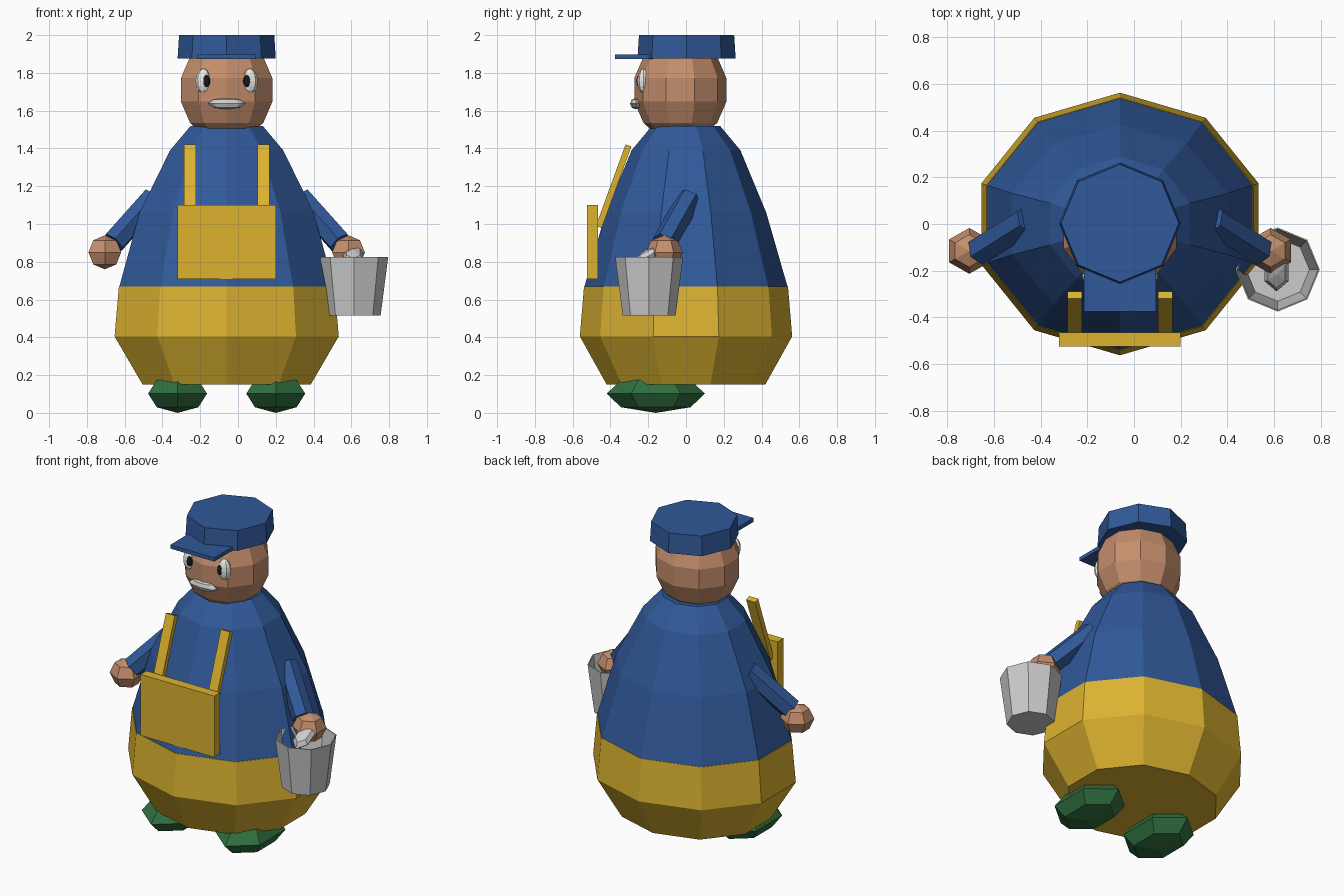
import bpy, bmesh, math
from mathutils import Vector, Matrix

if "Cube" in bpy.data.objects:
    bpy.data.objects.remove(bpy.data.objects["Cube"])

CX = -0.06  # the figure's own symmetry plane


def mat(name, rgb):
    m = bpy.data.materials.new(name)
    m.diffuse_color = (*rgb, 1)
    m.use_nodes = True
    m.node_tree.nodes["Principled BSDF"].inputs["Base Color"].default_value = m.diffuse_color
    return m


BLUE = mat("blue", (0.03, 0.10, 0.32))
YELLOW = mat("yellow", (0.72, 0.45, 0.03))
SKIN = mat("skin", (0.55, 0.27, 0.15))
GREEN = mat("green", (0.03, 0.16, 0.05))
WHITE = mat("white", (0.85, 0.85, 0.80))
BLACK = mat("black", (0.01, 0.01, 0.01))


def finish(name, bm, material=None):
    bmesh.ops.recalc_face_normals(bm, faces=bm.faces)
    me = bpy.data.meshes.new(name)
    bm.to_mesh(me)
    bm.free()
    ob = bpy.data.objects.new(name, me)
    bpy.context.collection.objects.link(ob)
    if material:
        me.materials.append(material)
    return ob


def loft(name, rings, n, center, material=None, phase=0.0, cap_top=True):
    """Stack of n-sided elliptical rings (z, rx, ry)."""
    bm = bmesh.new()
    loops = []
    for z, rx, ry in rings:
        loops.append([bm.verts.new((center[0] + rx * math.cos(phase + 2 * math.pi * i / n),
                                    center[1] + ry * math.sin(phase + 2 * math.pi * i / n), z))
                      for i in range(n)])
    for a, b in zip(loops, loops[1:]):
        for i in range(n):
            j = (i + 1) % n
            bm.faces.new((a[i], a[j], b[j], b[i]))
    bm.faces.new(loops[0][::-1])
    if cap_top:
        bm.faces.new(loops[-1])
    return finish(name, bm, material)


def ball(name, loc, radii, seg, rings, material=None, rot=None):
    bm = bmesh.new()
    m = Matrix.Translation(loc) @ (rot or Matrix()) @ Matrix.Diagonal((*radii, 1))
    bmesh.ops.create_uvsphere(bm, u_segments=seg, v_segments=rings, radius=1, matrix=m)
    return finish(name, bm, material)


def box(name, loc, size, material=None, rot=None):
    bm = bmesh.new()
    m = Matrix.Translation(loc) @ (rot or Matrix()) @ Matrix.Diagonal((*size, 1))
    bmesh.ops.create_cube(bm, size=1, matrix=m)
    return finish(name, bm, material)


def rod(name, a, b, r, n, material=None):
    a, b = Vector(a), Vector(b)
    bm = bmesh.new()
    m = Matrix.Translation((a + b) / 2) @ (b - a).to_track_quat('Z', 'Y').to_matrix().to_4x4()
    bmesh.ops.create_cone(bm, cap_ends=True, segments=n, radius1=r, radius2=r,
                          depth=(b - a).length, matrix=m)
    return finish(name, bm, material)


# Body: trousers and shirt
loft("trousers", [(0.15, 0.468, 0.42), (0.405, 0.624, 0.562), (0.67, 0.6, 0.54)],
     10, (CX, 0), YELLOW, math.pi / 2)
loft("shirt", [(0.67, 0.597, 0.537), (1.06, 0.485, 0.425), (1.39, 0.315, 0.288), (1.52, 0.2, 0.18)],
     10, (CX, 0), BLUE, math.pi / 2)

# Head and cap
ball("head", (CX, -0.03, 1.71), (0.261, 0.25, 0.28), 10, 7, SKIN)
loft("cap", [(1.875, 0.26, 0.26), (2.0, 0.252, 0.252)], 8, (CX, 0.003), BLUE)
box("cap_visor", (CX, -0.275, 1.885), (0.31, 0.2, 0.024), BLUE)
ball("moustache", (CX, -0.265, 1.637), (0.1, 0.032, 0.03), 8, 4)

# Bib
box("bib", (CX, -0.495, 0.905), (0.52, 0.06, 0.39), YELLOW)
tilt = Matrix.Rotation(-math.radians(20), 4, 'X')

# Paired parts
for s, side in ((-1, "left"), (1, "right")):
    def x(d):
        return CX + s * d
    ball(side + "_eye", (x(0.123), -0.225, 1.757), (0.042, 0.032, 0.066), 8, 8, WHITE)
    ball(side + "_pupil", (x(0.108), -0.247, 1.757), (0.021, 0.015, 0.032), 8, 6, BLACK)
    box(side + "_strap", (x(0.194), -0.383, 1.2), (0.063, 0.033, 0.46), YELLOW, tilt)
    rod(side + "_arm", (x(0.39), 0.018, 1.135), (x(0.6), -0.115, 0.9), 0.066, 6, BLUE)
    ball(side + "_hand", (x(0.645), -0.115, 0.85), (0.1, 0.098, 0.09), 6, 4, SKIN)
    ball(side + "_foot", (x(0.26), -0.16, 0.102), (0.18, 0.26, 0.102), 6, 4, GREEN)

# Open bucket with a small tilted object inside
bucket = loft("bucket", [(0.515, 0.14, 0.14), (0.825, 0.18, 0.18)], 8, (0.615, -0.195),
              cap_top=False)
wall = bucket.modifiers.new("wall", 'SOLIDIFY')
wall.thickness = 0.006
ball("bucket_contents", (0.61, -0.2, 0.83), (0.06, 0.1, 0.035), 6, 4, None,
     Matrix.Rotation(math.radians(28), 4, 'X'))
